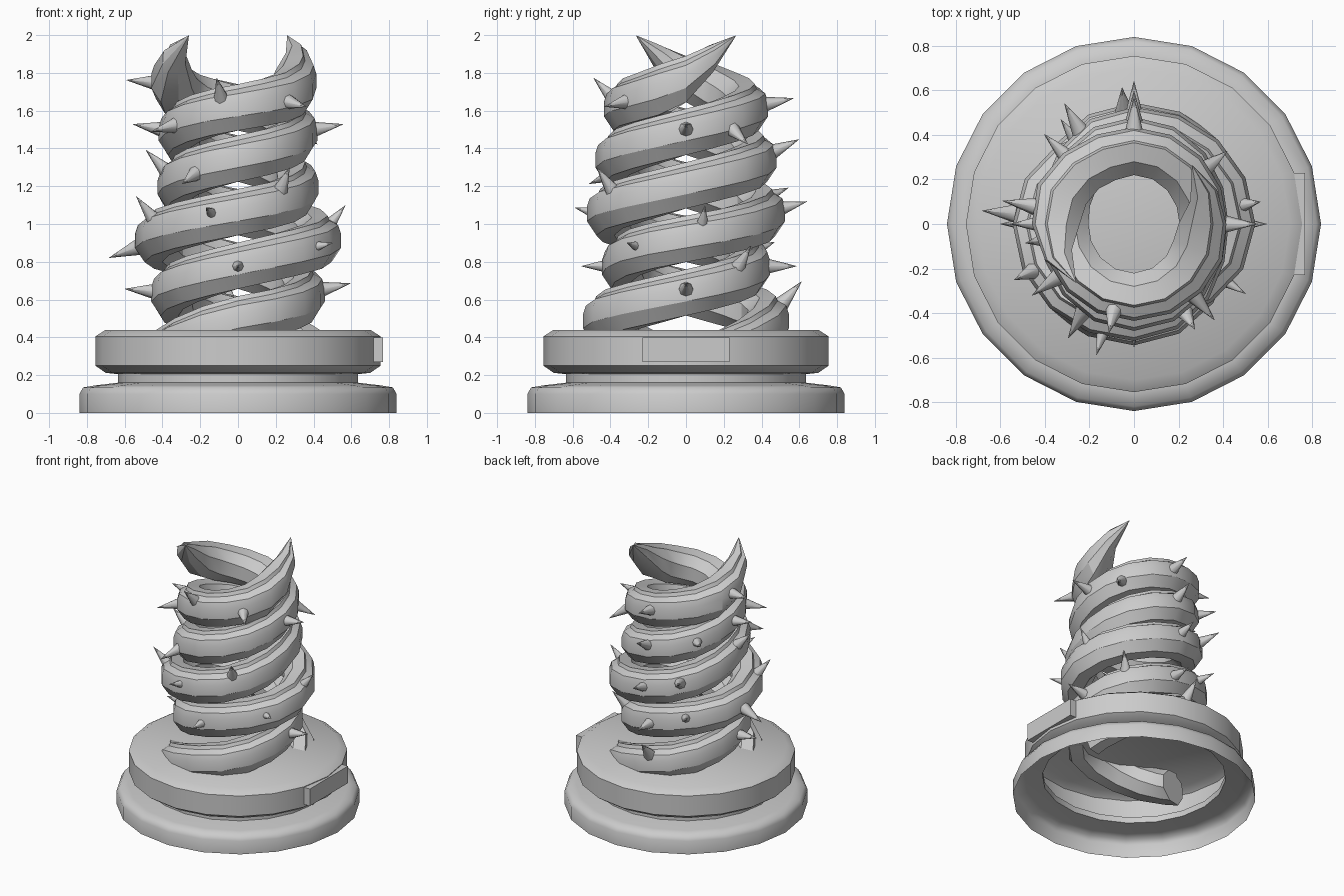
import bpy, bmesh, math
from mathutils import Vector

if "Cube" in bpy.data.objects:
    bpy.data.objects.remove(bpy.data.objects["Cube"])

def finish(name, bm, angle=30):
    bmesh.ops.recalc_face_normals(bm, faces=bm.faces)
    me = bpy.data.meshes.new(name)
    bm.to_mesh(me)
    bm.free()
    ob = bpy.data.objects.new(name, me)
    bpy.context.collection.objects.link(ob)
    bpy.ops.object.select_all(action='DESELECT')
    ob.select_set(True)
    bpy.context.view_layer.objects.active = ob
    bpy.ops.object.shade_smooth_by_angle(angle=math.radians(angle))
    return ob

def skin(bm, rings):
    for a, b in zip(rings, rings[1:]):
        n = len(a)
        for i in range(n):
            bm.faces.new((a[i], a[(i + 1) % n], b[(i + 1) % n], b[i]))

# Pedestal: 20-sided turned shell, open underneath
profile = [(0.84, 0), (0.84, 0.10), (0.82, 0.135), (0.76, 0.145), (0.635, 0.16), (0.635, 0.205),
           (0.70, 0.212), (0.755, 0.25), (0.755, 0.405), (0.70, 0.44)]
bm = bmesh.new()
rings = []
for r, z in profile:
    rings.append([bm.verts.new((r * math.cos(math.tau * i / 20), r * math.sin(math.tau * i / 20), z))
                  for i in range(20)])
skin(bm, rings)
bm.faces.new(rings[-1])
finish("pedestal", bm, 55)

# Plaque on the right side
bm = bmesh.new()
bmesh.ops.create_cube(bm, size=1)
for v in bm.verts:
    v.co = (0.742 + v.co.x * 0.05, v.co.y * 0.46, 0.335 + v.co.z * 0.13)
finish("plaque", bm)

# Vine path: outer radius at every quarter turn, starting at -90 degrees
OUTER = [.545, .46, .445, .545, .525, .425, .48, .42, .435, .415, .415]
TIP = [(600, 1.58, 1.0), (630, 1.615, 1.0), (675, 1.67, 1.05), (697.5, 1.71, 1.1),
       (720, 1.765, 1.0), (742.5, 1.875, 0.6), (765, 1.995, 0.02)]

def centre(t, flare=0.0):
    """Return radius, height and section scale at vine angle t (degrees)."""
    u = min(max((t + 90) / 90, 0), 9.99)
    i = int(u)
    f = (1 - math.cos((u - i) * math.pi)) / 2
    r = OUTER[i] * (1 - f) + OUTER[i + 1] * f - 0.105
    z, s = 0.635 + 0.567 * t / 360, 1.0
    for a, b in zip(TIP, TIP[1:]):
        if a[0] <= t <= b[0]:
            g = (t - a[0]) / (b[0] - a[0])
            z, s = a[1] + (b[1] - a[1]) * g, a[2] + (b[2] - a[2]) * g
    if t < -100:  # root dives under the pedestal top
        z -= 0.09 * (-100 - t) / 68
    if t > 720:
        r += 0.06 * (t - 720) / 45
    if t > 660:
        r += flare * math.sin(math.pi * (t - 660) / 105)
    return r, z, s

# Ridged vine cross-section (radial, vertical)
SECTION = [(.105, .03), (.105, -.045), (.055, -.12), (-.04, -.12), (-.11, -.05),
           (-.11, .05), (-.05, .115), (.035, .125), (.045, .10), (.09, .075)]

def vine(name, turn, flare):
    bm = bmesh.new()
    rings = []
    for k in range(2, 45):
        t = max(-168, -225 + 22.5 * k)
        r, z, s = centre(t, flare)
        a = math.radians(t + turn)
        rings.append([bm.verts.new(((r + x * s) * math.cos(a), (r + x * s) * math.sin(a), z + y * s))
                      for x, y in SECTION])
    skin(bm, rings)
    bm.faces.new(rings[0])
    bm.faces.new(rings[-1])
    finish(name, bm)

# Thorns: cones leaning out from the vine at (vine angle, upward lean, size)
def thorns(name, turn, flare, spots):
    bm = bmesh.new()
    for t, up, size in spots:
        r, z, s = centre(t, flare)
        a, e = math.radians(t + turn), math.radians(up)
        out = Vector((math.cos(a), math.sin(a), 0))
        d = out * math.cos(e) + Vector((0, 0, math.sin(e)))
        base = out * r + Vector((0, 0, z)) + d * 0.085
        m = d.to_track_quat('Z', 'Y').to_matrix().to_4x4()
        m.translation = base + d * 0.08 * size
        bmesh.ops.create_cone(bm, cap_ends=True, segments=8, radius1=0.042 * size, radius2=0.001,
                              depth=0.16 * size, matrix=m)
    finish(name, bm, 50)

vine("vine_a", 0, 0.0)
vine("vine_b", 180, 0.045)
thorns("thorns_a", 0, 0.0,
       [(0, 12, 1), (42, 48, 1), (90, 0, 1), (125, 20, .8), (175, -20, 1.1), (205, 50, 1),
        (254, 15, .7), (300, 52, 1), (450, 25, 1), (495, 10, .9), (540, 10, 1), (575, -12, 1),
        (617, 45, 1), (670, -10, 1)])
thorns("thorns_b", 180, 0.045,
       [(-85, 48, 1.1), (0, 5, 1), (90, 0, .8), (148, 10, .6), (190, 50, .8), (270, 15, .9),
        (300, 20, 1), (370, 45, 1), (420, -20, 1), (540, 10, 1), (578, -30, 1), (630, 12, 1),
        (710, 5, 1)])
